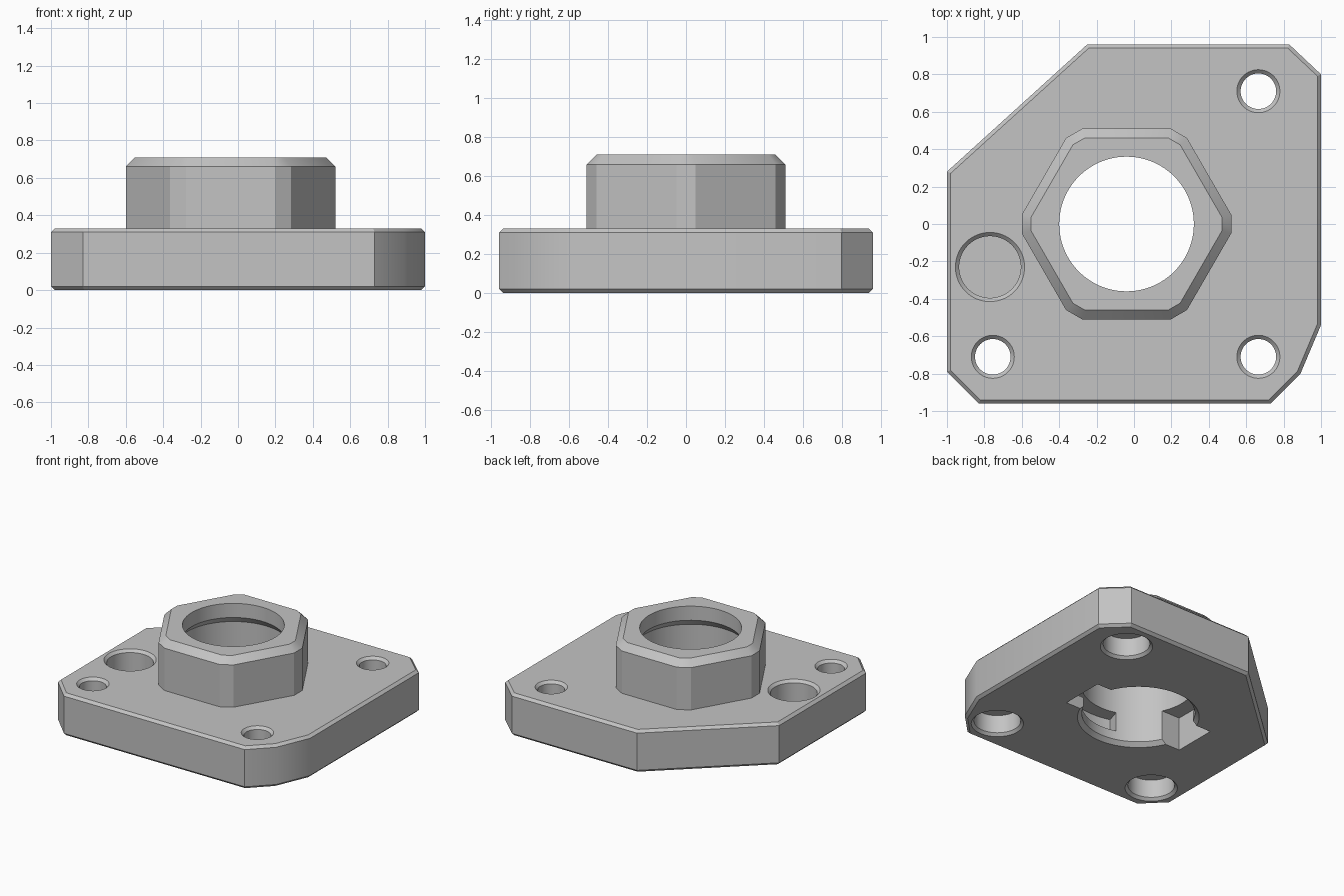
import bpy, bmesh
from math import radians, cos, sin, pi
from mathutils import Vector

cube = bpy.data.objects.get("Cube")
if cube:
    bpy.data.objects.remove(cube)

grey = bpy.data.materials.new("plain grey")
grey.use_nodes = True
colour = (0.55, 0.55, 0.55, 1)
grey.diffuse_color = colour
grey.node_tree.nodes["Principled BSDF"].inputs["Base Color"].default_value = colour

BORE_X = -0.04
PLATE_TOP = 0.33


def loft(name, rings, chamfers=()):
    """Closed solid through stacked rings; chamfers are (height, width) pairs."""
    bm = bmesh.new()
    loops = [[bm.verts.new(p) for p in ring] for ring in rings]
    for a, b in zip(loops, loops[1:]):
        for i in range(len(a)):
            j = (i + 1) % len(a)
            bm.faces.new((a[i], a[j], b[j], b[i]))
    bm.faces.new(loops[0])
    bm.faces.new(loops[-1])
    for z, width in chamfers:
        rim = [e for e in bm.edges if all(abs(v.co.z - z) < 1e-5 for v in e.verts)]
        bmesh.ops.bevel(bm, geom=rim, offset=width, offset_type='OFFSET',
                        segments=1, affect='EDGES', profile=0.5)
    bmesh.ops.recalc_face_normals(bm, faces=bm.faces)
    mesh = bpy.data.meshes.new(name)
    bm.to_mesh(mesh)
    bm.free()
    mesh.materials.append(grey)
    obj = bpy.data.objects.new(name, mesh)
    bpy.context.collection.objects.link(obj)
    return obj


def prism(name, outline, z0, z1, chamfers=()):
    return loft(name, [[(x, y, z) for x, y in outline] for z in (z0, z1)], chamfers)


def lathe(name, centre, profile, sides=64):
    angles = [2 * pi * i / sides for i in range(sides)]
    return loft(name, [[(centre[0] + r * cos(a), centre[1] + r * sin(a), z)
                        for a in angles] for r, z in profile])


def combine(target, tool, operation):
    tool.hide_render = True
    mod = target.modifiers.new(operation.lower(), 'BOOLEAN')
    mod.operation = operation
    mod.object = tool
    mod.solver = 'EXACT'
    bpy.context.view_layer.objects.active = target
    bpy.ops.object.modifier_apply(modifier=mod.name)
    bpy.data.objects.remove(tool)


# Base plate with clipped corners
outline = [(-0.25, 0.96), (0.83, 0.96), (1, 0.8), (1, -0.54), (0.89, -0.8),
           (0.73, -0.96), (-0.83, -0.96), (-1, -0.79), (-1, 0.28)]
body = prism("flange_plate", outline, 0, PLATE_TOP, [(0, 0.02), (PLATE_TOP, 0.02)])

# Hexagonal boss with truncated corners
hexagon = []
for i in range(6):
    out = Vector((cos(i * pi / 3), sin(i * pi / 3)))
    side = Vector((-out.y, out.x))
    for s in (-0.05, 0.05):
        p = out * 0.56 + side * s
        hexagon.append((p.x + BORE_X, p.y))
boss = prism("hex_boss", hexagon, 0.1, 0.71, [(0.71, 0.05)])
combine(body, boss, 'UNION')

# Central bore: narrow lip on top, conical step, wider below, flared mouth
bore = lathe("bore_cutter", (BORE_X, 0), [(0.46, -0.03), (0.4, 0.03), (0.4, 0.55),
                                          (0.36, 0.6), (0.36, 0.8)], 96)
combine(body, bore, 'DIFFERENCE')

# Bayonet entry slots on both sides of the bore
slot = [(BORE_X + x, y) for x, y in ((-0.52, -0.17), (0.52, -0.17), (0.52, 0.17), (-0.52, 0.17))]
combine(body, prism("slot_cutter", slot, -0.1, 0.26), 'DIFFERENCE')

# Locking channels running a quarter turn from each slot
for start in (0, pi):
    arc = [start - radians(107) * i / 24 for i in range(25)]
    ring = [(0.51, a) for a in arc] + [(0.34, a) for a in reversed(arc)]
    points = [(BORE_X + r * cos(a), r * sin(a)) for r, a in ring]
    combine(body, prism("channel_cutter", points, 0.1, 0.25), 'DIFFERENCE')

# Screw holes: chamfered on top, counterbored below
for centre in ((0.665, 0.71), (0.665, -0.71), (-0.755, -0.71)):
    hole = lathe("screw_cutter", centre, [(0.205, -0.02), (0.165, 0.02), (0.165, 0.16),
                                          (0.095, 0.16), (0.095, 0.31), (0.135, 0.35)])
    combine(body, hole, 'DIFFERENCE')

# Blind round pocket
pocket = lathe("pocket_cutter", (-0.77, -0.23), [(0.165, 0.15), (0.165, 0.31), (0.205, 0.35)])
combine(body, pocket, 'DIFFERENCE')

# Smooth the round walls, keep the edges crisp
bpy.ops.object.select_all(action='DESELECT')
body.select_set(True)
bpy.context.view_layer.objects.active = body
bpy.ops.object.shade_smooth_by_angle(angle=radians(29))
